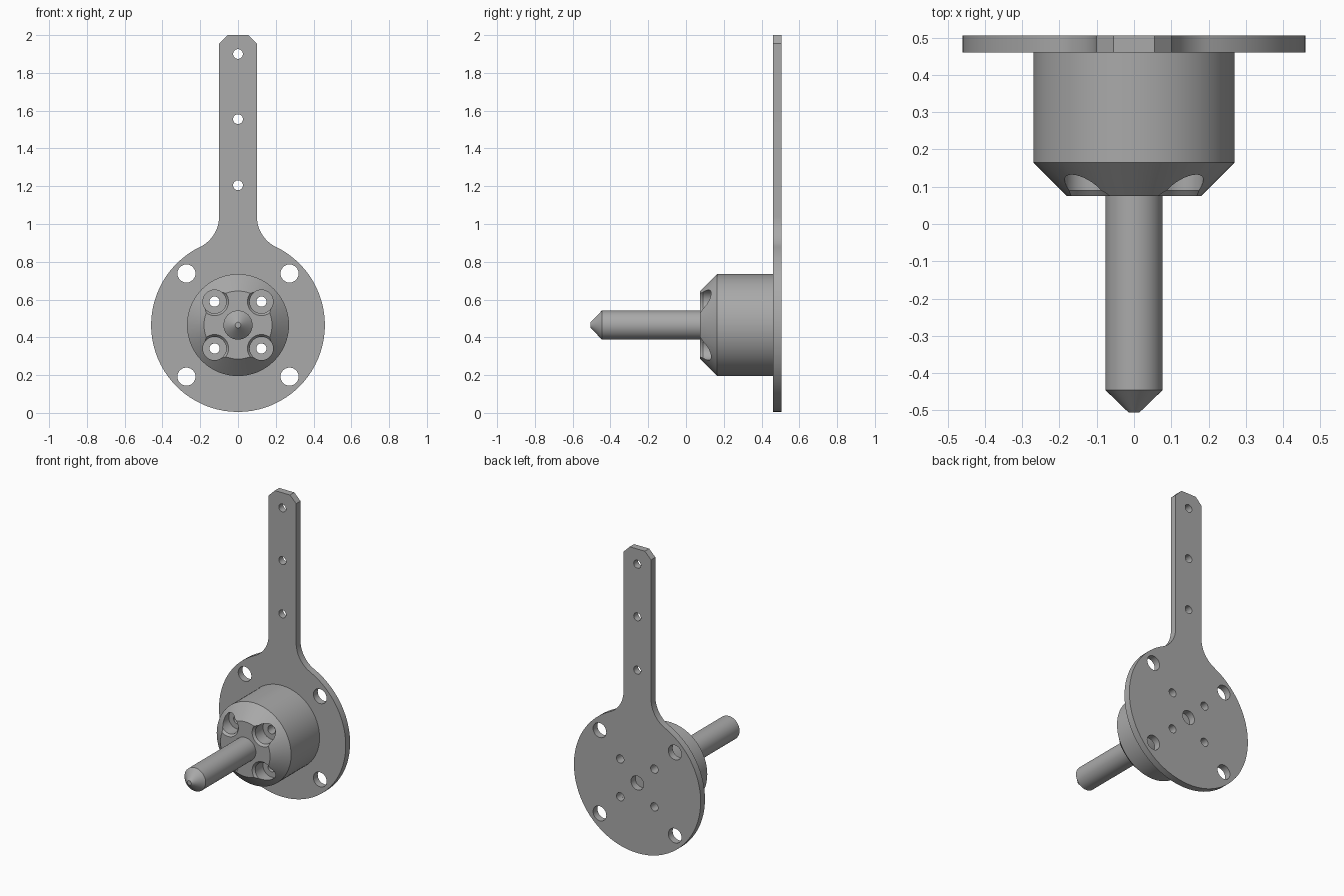
import bpy, bmesh, math
from mathutils import Vector

cube = bpy.data.objects.get("Cube")
if cube:
    bpy.data.objects.remove(cube, do_unlink=True)

CZ = 0.465                    # height of the shaft axis
BACK, FACE = 0.505, 0.46      # plate back and front

metal = bpy.data.materials.new("plain grey metal")
metal.use_nodes = True
grey = (0.4, 0.4, 0.4, 1)
metal.diffuse_color = grey
metal.node_tree.nodes["Principled BSDF"].inputs["Base Color"].default_value = grey


def finish(name, bm):
    bmesh.ops.recalc_face_normals(bm, faces=bm.faces)
    mesh = bpy.data.meshes.new(name)
    bm.to_mesh(mesh)
    bm.free()
    mesh.materials.append(metal)
    ob = bpy.data.objects.new(name, mesh)
    bpy.context.collection.objects.link(ob)
    return ob


def lathe(bm, profile, x=0, z=CZ, n=48):
    """Closed solid turned about the y direction from (radius, y) points."""
    rings = [[bm.verts.new((x + r * math.cos(2 * math.pi * i / n), y,
                            z + r * math.sin(2 * math.pi * i / n)))
              for i in range(n)] for r, y in profile]
    for a, b in zip(rings, rings[1:]):
        for i in range(n):
            j = (i + 1) % n
            bm.faces.new((a[i], a[j], b[j], b[i]))
    bm.faces.new(rings[0])
    bm.faces.new(rings[-1])


def activate(ob):
    bpy.ops.object.select_all(action='DESELECT')
    ob.select_set(True)
    bpy.context.view_layer.objects.active = ob


def cut(ob, bm):
    cutter = finish("cutter", bm)
    cutter.hide_render = True
    mod = ob.modifiers.new("holes", 'BOOLEAN')
    mod.operation = 'DIFFERENCE'
    mod.solver = 'EXACT'
    mod.object = cutter
    activate(ob)
    bpy.ops.object.modifier_apply(modifier=mod.name)
    bpy.data.objects.remove(cutter, do_unlink=True)


def smooth(ob):
    activate(ob)
    bpy.ops.object.shade_smooth_by_angle(angle=math.radians(25))


def corners(d):
    return [(sx * d, CZ + sz * d) for sx in (-1, 1) for sz in (-1, 1)]


# Plate outline: disc, fillet into the handle, chamfered end
R, W, F, FZ = 0.46, 0.1, 0.18, 1.04
centre = Vector((W + F, FZ))
touch = math.atan2(FZ - CZ, W + F)
half = []
for i in range(33):
    a = -math.pi / 2 + (touch + math.pi / 2) * i / 32
    half.append((R * math.cos(a), CZ + R * math.sin(a)))
for i in range(1, 13):
    a = math.pi + touch - touch * i / 12
    half.append((centre.x + F * math.cos(a), centre.y + F * math.sin(a)))
half += [(W, 1.955), (0.055, 2.0)]
outline = half + [(-x, z) for x, z in reversed(half[1:])]

bm = bmesh.new()
face = bm.faces.new([bm.verts.new((x, FACE, z)) for x, z in outline])
grown = bmesh.ops.extrude_face_region(bm, geom=[face])
bmesh.ops.translate(bm, vec=(0, BACK - FACE, 0),
                    verts=[v for v in grown["geom"] if isinstance(v, bmesh.types.BMVert)])
plate = finish("handle_plate", bm)

# Plate holes: rim, screws, centre and handle
bm = bmesh.new()
holes = [(x, z, 0.048) for x, z in corners(0.273)]
holes += [(x, z, 0.027) for x, z in corners(0.124)]
holes += [(0, z, 0.026) for z in (1.205, 1.555, 1.9)]
holes.append((0, CZ, 0.046))
for x, z, r in holes:
    lathe(bm, [(r, FACE - 0.1), (r, BACK + 0.1)], x, z, 24)
cut(plate, bm)
smooth(plate)

# Hub with tapered front
bm = bmesh.new()
lathe(bm, [(0.18, 0.075), (0.27, 0.165), (0.27, FACE)], n=64)
hub = finish("hub", bm)

# Counterbored screw holes in the hub
bm = bmesh.new()
for x, z in corners(0.124):
    lathe(bm, [(0.082, 0.065), (0.062, 0.09), (0.062, 0.17),
               (0.027, 0.17), (0.027, 0.6)], x, z, 32)
cut(hub, bm)
smooth(hub)

# Pointed shaft
bm = bmesh.new()
lathe(bm, [(0.015, -0.505), (0.077, -0.445), (0.077, 0.3)])
smooth(finish("shaft", bm))
